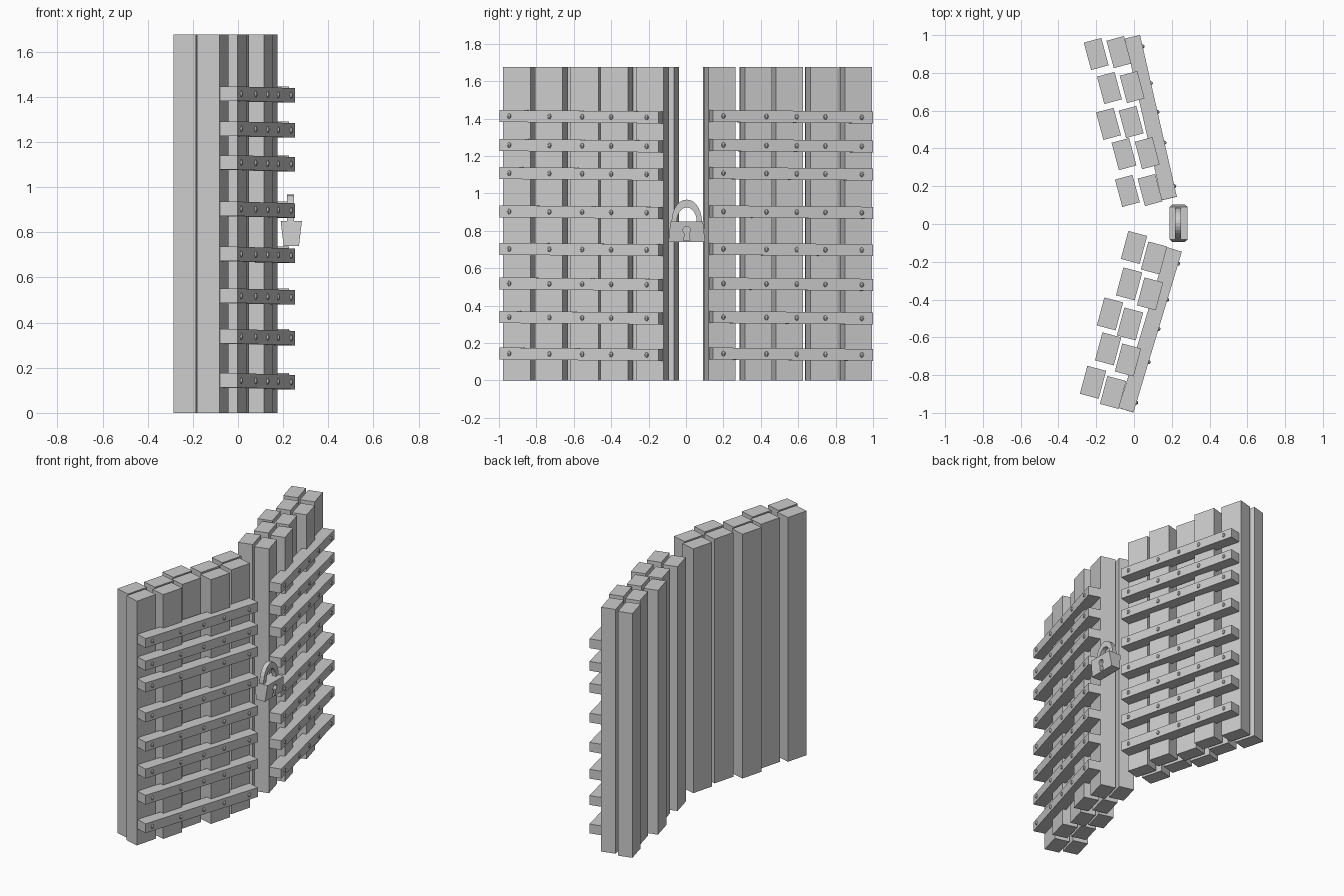
import bpy, bmesh
from math import radians, sin, cos, pi, atan2, hypot
from mathutils import Vector, Matrix

if "Cube" in bpy.data.objects:
    bpy.data.objects.remove(bpy.data.objects["Cube"])


def finish(name, bm):
    bmesh.ops.recalc_face_normals(bm, faces=bm.faces[:])
    me = bpy.data.meshes.new(name)
    bm.to_mesh(me)
    bm.free()
    ob = bpy.data.objects.new(name, me)
    bpy.context.collection.objects.link(ob)
    return ob


def box(name, center, size, rot):
    bm = bmesh.new()
    m = Matrix.Translation(center) @ rot @ Matrix.Diagonal((*size, 1))
    bmesh.ops.create_cube(bm, size=1, matrix=m)
    return finish(name, bm)


def extrude_yz(name, pts, x0, x1):
    # extrude a (y, z) outline along x
    bm = bmesh.new()
    f = bm.faces.new([bm.verts.new((x0, y, z)) for y, z in pts])
    r = bmesh.ops.extrude_face_region(bm, geom=[f])
    vs = [v for v in r["geom"] if isinstance(v, bmesh.types.BMVert)]
    bmesh.ops.translate(bm, vec=(x1 - x0, 0, 0), verts=vs)
    return finish(name, bm)


H = 1.675
BAR_Z = (0.14, 0.335, 0.515, 0.70, 0.90, 1.105, 1.255, 1.41)
# per leaf: angle, plank section, back row, front row, bar ends, rivet y positions
LEAVES = {
    "far": (15, (0.096, 0.15),
            [(-0.2, 0.9), (-0.13, 0.72), (-0.135, 0.53), (-0.053, 0.37), (-0.035, 0.175)],
            [(-0.08, 0.91), (-0.01, 0.725), (-0.015, 0.54), (0.07, 0.375), (0.085, 0.18)],
            ((0.187, 0.135), (-0.008, 0.991)), (0.2, 0.43, 0.592, 0.745, 0.94)),
    "near": (-15, (0.103, 0.153),
             [(-0.217, -0.838), (-0.137, -0.661), (-0.127, -0.476), (-0.026, -0.317), (0.0, -0.124)],
             [(-0.111, -0.892), (-0.032, -0.72), (-0.021, -0.529), (0.085, -0.37), (0.106, -0.18)],
             ((0.214, -0.135), (-0.042, -0.986)), (-0.21, -0.4, -0.555, -0.73, -0.945)),
}

for leaf, (ang, (t, w), back, front, (a, b), rivets) in LEAVES.items():
    # two staggered rows of upright planks
    rot = Matrix.Rotation(radians(ang), 4, 'Z')
    for row, pts in (("back", back), ("front", front)):
        for i, (x, y) in enumerate(pts):
            box(f"{leaf}_{row}_plank_{i + 1}", (x, y, H / 2), (t, w, H), rot)

    # horizontal bars, slightly sloped, with rivets on the outer face
    dx, dy = b[0] - a[0], b[1] - a[1]
    s = 1 if dy > 0 else -1
    yaw = atan2(-dx * s, dy * s)
    brot = Matrix.Rotation(yaw, 4, 'Z') @ Matrix.Rotation(radians(-0.5), 4, 'X')
    mid = Vector(((a[0] + b[0]) / 2, (a[1] + b[1]) / 2, 0))
    bm = bmesh.new()
    for i, z in enumerate(BAR_Z):
        c = mid + Vector((0, 0, z))
        box(f"{leaf}_bar_{i + 1}", c, (0.082, hypot(dx, dy), 0.064), brot)
        for y in rivets:
            local = Vector((0.041, (y - mid.y) / cos(yaw) - 0.041 * sin(yaw), 0))
            m = Matrix.Translation(c) @ brot @ Matrix.Translation(local)
            bmesh.ops.create_uvsphere(bm, u_segments=8, v_segments=6, radius=1,
                                      matrix=m @ Matrix.Diagonal((0.01, 0.011, 0.014, 1)))
    finish(f"{leaf}_rivets", bm)

# padlock body: top is deeper but narrower than the bottom
CY = 0.004
bm = bmesh.new()
rings = []
for z, hx, hy in ((0.74, 0.034, 0.098), (0.85, 0.047, 0.087)):
    rings.append([bm.verts.new((0.236 + sx * hx, CY + sy * hy, z))
                  for sx, sy in ((-1, -1), (1, -1), (1, 1), (-1, 1))])
bm.faces.new(rings[0])
bm.faces.new(rings[1])
for i in range(4):
    j = (i + 1) % 4
    bm.faces.new((rings[0][i], rings[0][j], rings[1][j], rings[1][i]))
body = finish("padlock_body", bm)

# keyhole recess: round top over a flared slot
R = 0.02
arc = [radians(-60 + 300 * i / 12) for i in range(13)]
key = [(CY + R * cos(q), 0.803 + R * sin(q)) for q in arc]
key += [(CY - 0.017, 0.748), (CY + 0.017, 0.748)]
cutter = extrude_yz("keyhole_cutter", key, 0.25, 0.32)
cutter.hide_render = True
cutter.hide_viewport = True
mod = body.modifiers.new("keyhole", 'BOOLEAN')
mod.operation = 'DIFFERENCE'
mod.solver = 'EXACT'
mod.object = cutter

# padlock shackle: flat arch
N = 14
ang = [pi * i / N for i in range(N + 1)]
outer = [(CY + 0.081 * cos(q), 0.85 + 0.117 * sin(q)) for q in ang]
inner = [(CY + 0.053 * cos(q), 0.85 + 0.075 * sin(q)) for q in reversed(ang)]
extrude_yz("padlock_shackle", [(CY + 0.081, 0.845)] + outer + [(CY - 0.081, 0.845), (CY - 0.053, 0.845)]
           + inner + [(CY + 0.053, 0.845)], 0.217, 0.248)
